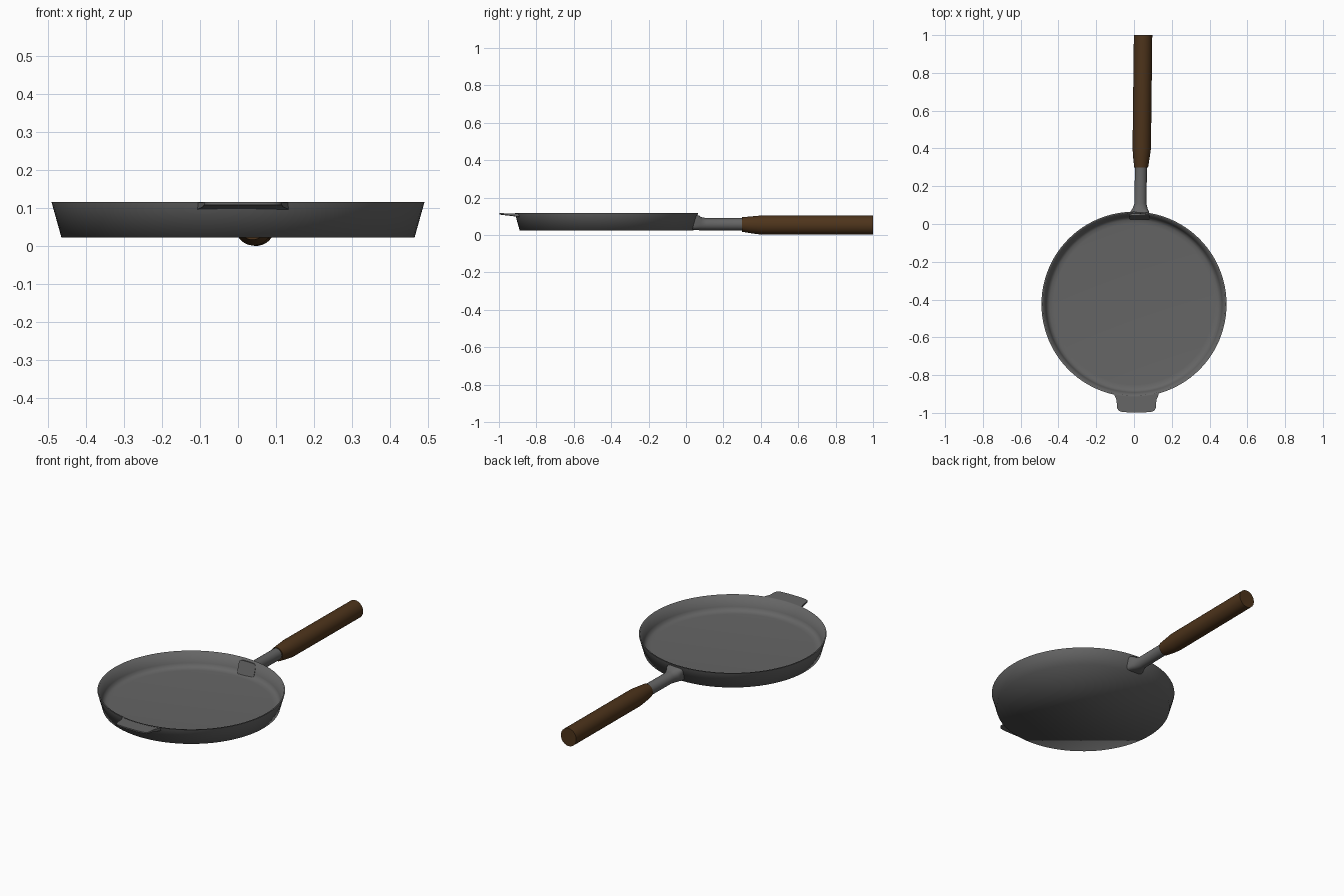
import bpy, bmesh, math

if "Cube" in bpy.data.objects:
    bpy.data.objects.remove(bpy.data.objects["Cube"])

CENTRE_Y = -0.425


def make_material(name, color):
    mat = bpy.data.materials.new(name)
    mat.diffuse_color = color
    mat.use_nodes = True
    mat.node_tree.nodes["Principled BSDF"].inputs["Base Color"].default_value = mat.diffuse_color
    return mat


iron = make_material("dark_iron", (0.13, 0.13, 0.13, 1))
wood = make_material("wood", (0.075, 0.034, 0.011, 1))


def make_object(name, bm, mat, angle=35):
    bmesh.ops.recalc_face_normals(bm, faces=bm.faces)
    mesh = bpy.data.meshes.new(name)
    bm.to_mesh(mesh)
    bm.free()
    mesh.materials.append(mat)
    ob = bpy.data.objects.new(name, mesh)
    bpy.context.collection.objects.link(ob)
    bpy.ops.object.select_all(action='DESELECT')
    ob.select_set(True)
    bpy.context.view_layer.objects.active = ob
    bpy.ops.object.shade_smooth_by_angle(angle=math.radians(angle))
    return ob


def bridge(bm, a, b):
    for i in range(len(a)):
        j = (i + 1) % len(a)
        bm.faces.new((a[i], a[j], b[j], b[i]))


def lathe(name, profile, mat, sides=96, angle=35):
    """Revolve (radius, z) around the pan axis, closing both ends."""
    bm = bmesh.new()
    rings = []
    for r, z in profile:
        rings.append([bm.verts.new((r * math.cos(2 * math.pi * i / sides),
                                    CENTRE_Y + r * math.sin(2 * math.pi * i / sides), z))
                      for i in range(sides)])
    for a, b in zip(rings, rings[1:]):
        bridge(bm, a, b)
    bm.faces.new(rings[0])
    bm.faces.new(rings[-1])
    return make_object(name, bm, mat, angle)


def loft(name, sections, mat, sides=32):
    """Loft along y; section = y, centre x, centre z, half width, half height, squareness."""
    bm = bmesh.new()
    rings = []
    for y, cx, cz, w, h, p in sections:
        ring = []
        for i in range(sides):
            t = 2 * math.pi * (i + 0.5) / sides
            c, s = math.cos(t), math.sin(t)
            ring.append(bm.verts.new((cx + w * math.copysign(abs(c) ** (2 / p), c), y,
                                      cz + h * math.copysign(abs(s) ** (2 / p), s))))
        rings.append(ring)
    for a, b in zip(rings, rings[1:]):
        bridge(bm, a, b)
    bm.faces.new(rings[0])
    bm.faces.new(rings[-1])
    return make_object(name, bm, mat)


# Shallow pan: outer wall, thin rim, inner wall with a soft corner; softly shaded base edge
lathe("pan_body", [(0.464, 0.023), (0.490, 0.116), (0.483, 0.116), (0.466, 0.056),
                   (0.459, 0.042), (0.446, 0.034), (0.425, 0.032)], iron, angle=80)

# Flared metal neck, its squared root poking slightly through the wall
neck = loft("handle_neck", [(0.032, 0.030, 0.068, 0.053, 0.040, 6),
                            (0.060, 0.030, 0.065, 0.050, 0.038, 4),
                            (0.080, 0.032, 0.060, 0.041, 0.036, 2.5),
                            (0.108, 0.034, 0.057, 0.032, 0.033, 2),
                            (0.310, 0.037, 0.057, 0.032, 0.033, 2)], iron)
# Slope the root to follow the leaning wall
for v in neck.data.vertices:
    if v.co.y < 0.07:
        v.co.y += (v.co.z - 0.065) * 0.3

# Wooden grip
loft("wooden_grip", [(0.300, 0.038, 0.056, 0.037, 0.039, 2),
                     (0.345, 0.039, 0.054, 0.043, 0.045, 2),
                     (0.400, 0.041, 0.053, 0.049, 0.051, 2),
                     (1.000, 0.048, 0.052, 0.049, 0.051, 2)], wood)

# Front helper tab: rounded outline, root curved to sit inside the wall, thicker towards it
bm = bmesh.new()
half = [(0.114, -0.912), (0.106, -0.930), (0.102, -0.975),
        (0.095, -0.988), (0.080, -0.994), (0.040, -0.998)]
outline = half + [(-x, y) for x, y in reversed(half)]
for i in range(9):
    x = -0.12 + 0.03 * i
    outline.append((x, CENTRE_Y - math.sqrt(0.4835 ** 2 - (x + 0.013) ** 2)))
top, low = [], []
for x, y in outline:
    k = min((y + 1.0) / 0.10, 1)
    top.append(bm.verts.new((x + 0.013, y, 0.1165 - 0.002 * k)))
    low.append(bm.verts.new((x + 0.013, y, 0.109 - 0.012 * k * k)))
bridge(bm, top, low)
bm.faces.new(top)
bm.faces.new(low)
bmesh.ops.triangulate(bm, faces=[f for f in bm.faces if len(f.verts) > 4])
make_object("front_tab", bm, iron, 60)
